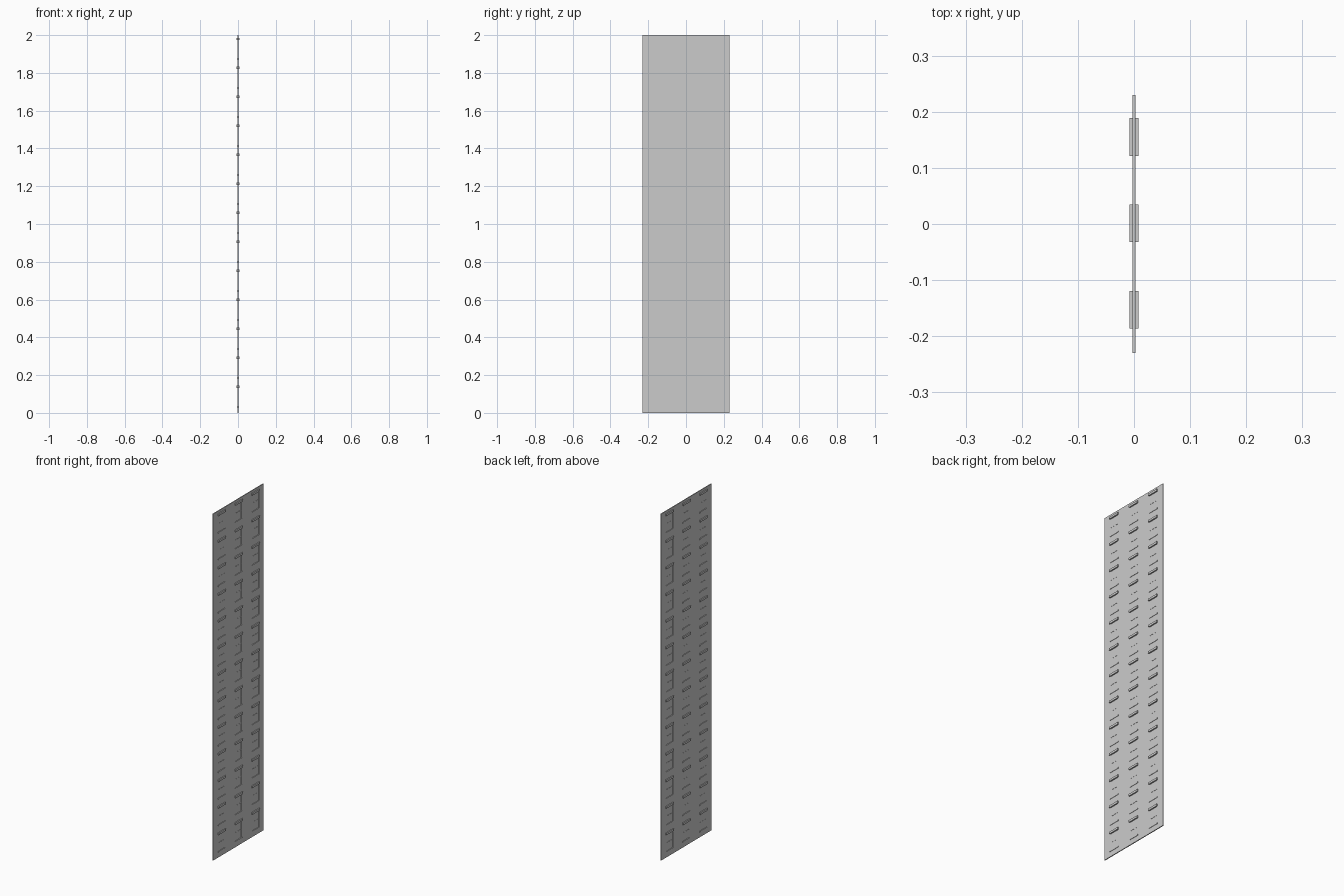
import bpy, bmesh
from mathutils import Matrix

if "Cube" in bpy.data.objects:
    bpy.data.objects.remove(bpy.data.objects["Cube"])

W, H, T = 0.46, 2.0, 0.005          # wall width, height, thickness
COLS = [-0.153, 0.001, 0.155]       # window centres along y
ROWS = [0.03 + i * 0.1535 for i in range(13)]   # window sill heights
WIN_W, WIN_H = 0.062, 0.108


def finish(name, bm):
    me = bpy.data.meshes.new(name)
    bm.to_mesh(me)
    bm.free()
    ob = bpy.data.objects.new(name, me)
    bpy.context.collection.objects.link(ob)
    return ob


def window_parts(name, boxes):
    """Repeat boxes (dy, dz, depth, width, height) at every window."""
    bm = bmesh.new()
    for y in COLS:
        for z in ROWS:
            for dy, dz, d, w, h in boxes:
                bmesh.ops.create_cube(bm, size=1, matrix=Matrix.Translation((0, y + dy, z + dz))
                                      @ Matrix.Diagonal((d, w, h, 1)))
    return finish(name, bm)


# Facade wall: grid with window openings, thickened
ys = [-W / 2] + [y + s * WIN_W / 2 for y in COLS for s in (-1, 1)] + [W / 2]
zs = [0] + [z + o for z in ROWS for o in (0, WIN_H)] + [H]
bm = bmesh.new()
grid = [[bm.verts.new((0, y, z)) for z in zs] for y in ys]
for i in range(len(ys) - 1):
    for j in range(len(zs) - 1):
        if not (i % 2 and j % 2):
            bm.faces.new((grid[i][j], grid[i + 1][j], grid[i + 1][j + 1], grid[i][j + 1]))
wall = finish("facade_wall", bm)
mod = wall.modifiers.new("thickness", "SOLIDIFY")
mod.thickness = T
mod.offset = 0

# Glass set inside each opening
window_parts("window_glass", [(0, WIN_H / 2, 0.0014, WIN_W, WIN_H)])

# Side stiles and middle rail of the sash
window_parts("window_sash", [
    (-WIN_W / 2 + 0.002, WIN_H / 2, 0.0035, 0.004, WIN_H),
    (WIN_W / 2 - 0.002, WIN_H / 2, 0.0035, 0.004, WIN_H),
    (0, 0.052, 0.0035, WIN_W - 0.008, 0.004)])

# Projecting lintels and smaller sills
window_parts("window_lintel", [(0, WIN_H, 0.016, 0.067, 0.012)])
window_parts("window_sill", [(0, 0.002, 0.009, 0.066, 0.006)])
